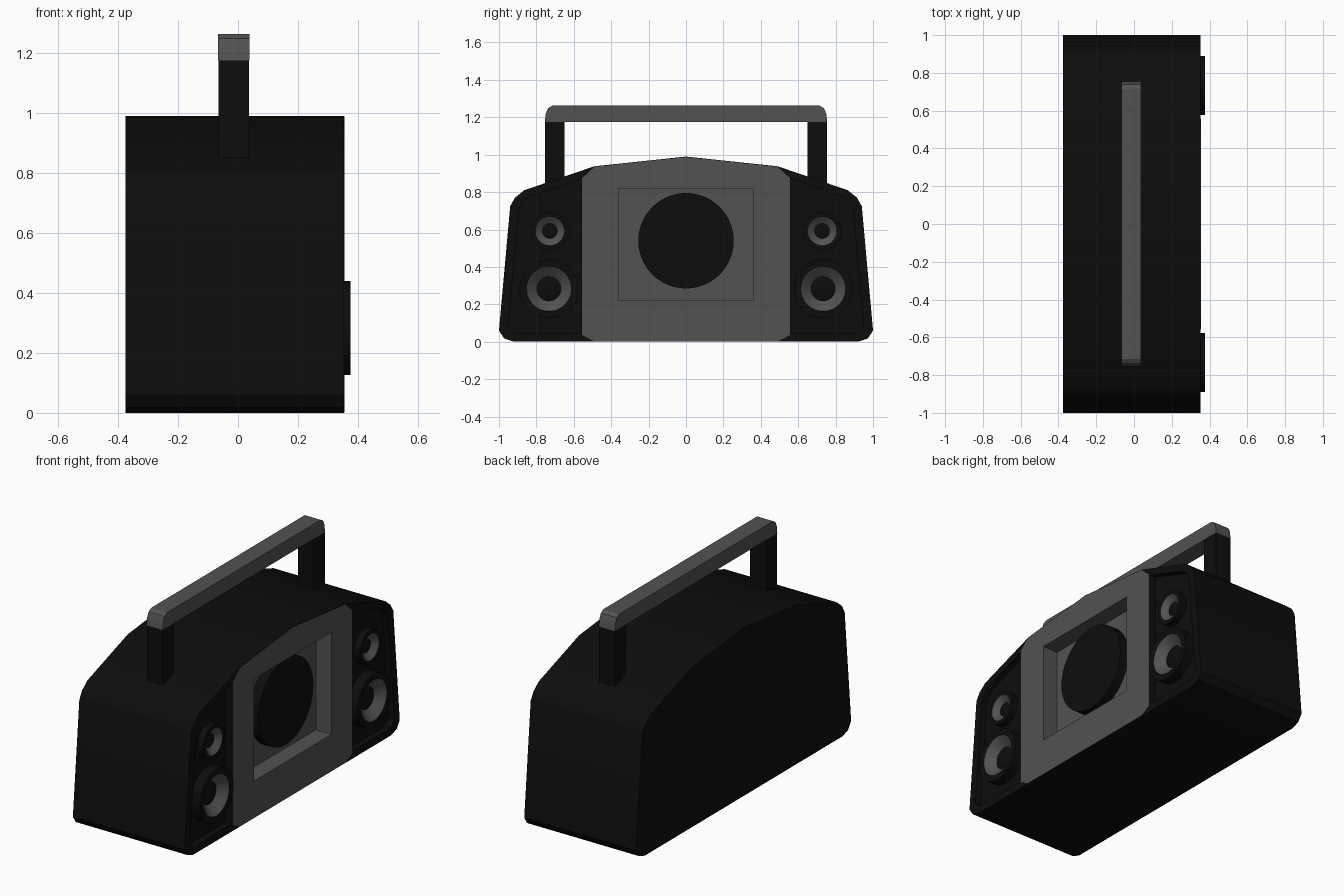
import bpy
import bmesh
from math import cos, sin, pi, radians

if "Cube" in bpy.data.objects:
    bpy.data.objects.remove(bpy.data.objects["Cube"], do_unlink=True)


def material(name, value):
    m = bpy.data.materials.new(name)
    m.use_nodes = True
    m.diffuse_color = (value, value, value, 1)
    m.node_tree.nodes["Principled BSDF"].inputs["Base Color"].default_value = m.diffuse_color
    return m


BLACK = material("matte black", 0.004)
GREY = material("dark grey", 0.085)


def finish(name, bm, mats):
    bmesh.ops.recalc_face_normals(bm, faces=bm.faces)
    mesh = bpy.data.meshes.new(name)
    bm.to_mesh(mesh)
    bm.free()
    for m in mats:
        mesh.materials.append(m)
    obj = bpy.data.objects.new(name, mesh)
    bpy.context.collection.objects.link(obj)
    return obj


def prism(name, outline, x0, x1, mat):
    """Extrude a (y, z) outline along x."""
    bm = bmesh.new()
    face = bm.faces.new([bm.verts.new((x0, y, z)) for y, z in outline])
    new = bmesh.ops.extrude_face_region(bm, geom=[face])["geom"]
    bmesh.ops.translate(bm, vec=(x1 - x0, 0, 0),
                        verts=[v for v in new if isinstance(v, bmesh.types.BMVert)])
    return finish(name, bm, [mat])


def lathe(name, profile, grey_segments, y, z, steps=48):
    """Spin an (x, radius) profile about an axis along x."""
    bm = bmesh.new()
    rings = []
    for x, r in profile:
        count = steps if r else 1
        rings.append([bm.verts.new((x, y + r * cos(2 * pi * i / steps),
                                    z + r * sin(2 * pi * i / steps))) for i in range(count)])
    for s, (a, b) in enumerate(zip(rings, rings[1:])):
        for i in range(steps):
            j = (i + 1) % steps
            corners = [a[i % len(a)], a[j % len(a)], b[j % len(b)], b[i % len(b)]]
            face = bm.faces.new(list(dict.fromkeys(corners)))
            face.material_index = int(s in grey_segments)
    return finish(name, bm, [BLACK, GREY])


def rect(half, z0, z1):
    return [(-half, z0), (half, z0), (half, z1), (-half, z1)]


def mirrored(half):
    """Complete a right-half outline, listed from bottom to top."""
    return half + [(-y, z) for y, z in reversed(half) if y > 0]


def cut(target, cutter):
    mod = target.modifiers.new("cut", "BOOLEAN")
    mod.operation = "DIFFERENCE"
    mod.solver = "EXACT"
    mod.object = cutter
    cutter.hide_render = True
    cutter.hide_set(True)


def apply_and_smooth(obj, angle=30):
    bpy.ops.object.select_all(action="DESELECT")
    obj.select_set(True)
    bpy.context.view_layer.objects.active = obj
    for mod in list(obj.modifiers):
        bpy.ops.object.modifier_apply(modifier=mod.name)
    bpy.ops.object.shade_smooth_by_angle(angle=radians(angle))


# Cabinet and centre panel
body = prism("cabinet", mirrored([
    (0.92, 0), (0.973, 0.018), (1, 0.06), (0.94, 0.725), (0.914, 0.77),
    (0.865, 0.81), (0.49, 0.938), (0, 0.99)]), -0.375, 0.353, BLACK)
panel = prism("centre_panel", mirrored([
    (0.49, 0.002), (0.555, 0.035), (0.555, 0.875), (0.49, 0.935), (0, 0.987)]),
    0.22, 0.3555, GREY)

# Square recess in the panel, with clearance behind it in the cabinet
cutters = [prism("panel_cutter", rect(0.36, 0.22, 0.82), 0.255, 0.5, GREY),
           prism("cabinet_cutter", rect(0.38, 0.2, 0.84), 0.24, 0.5, BLACK)]
cut(panel, cutters[0])
cut(body, cutters[1])

# Sunken side bays that leave a rim
bay = [(0.56, 0.045), (0.92, 0.045), (0.95, 0.08), (0.893, 0.71),
       (0.875, 0.745), (0.84, 0.775), (0.56, 0.872)]
for side in (-1, 1):
    cutter = prism("bay_cutter", [(side * y, z) for y, z in bay], 0.315, 0.5, BLACK)
    cutters.append(cutter)
    cut(body, cutter)
apply_and_smooth(body)
apply_and_smooth(panel)
for cutter in cutters:
    bpy.data.objects.remove(cutter, do_unlink=True)

# Central drum in the recess
drum = lathe("central_drum", [(0.25, 0), (0.25, 0.255), (0.312, 0.255), (0.312, 0)],
             (), 0, 0.54, 64)
apply_and_smooth(drum)

# Speakers: black rim, grey cone, black dust cap
woofer = [(0.3, 0), (0.3, 0.157), (0.375, 0.157), (0.372, 0.12),
          (0.325, 0.065), (0.335, 0.04), (0.338, 0)]
tweeter = [(0.3, 0), (0.3, 0.1), (0.354, 0.1), (0.354, 0.078),
           (0.325, 0.04), (0.332, 0.025), (0.334, 0)]
for side, label in ((-1, "right"), (1, "left")):
    apply_and_smooth(lathe(label + "_woofer", woofer, (3,), side * 0.733, 0.283))
    apply_and_smooth(lathe(label + "_tweeter", tweeter, (3,), side * 0.728, 0.592))
    # Handle posts
    prism(label + "_handle_post", [(side * 0.65, 0.85), (side * 0.754, 0.85),
                                   (side * 0.754, 1.175), (side * 0.65, 1.175)],
          -0.065, 0.037, BLACK)

# Handle grip with rounded ends
grip = prism("handle_grip", mirrored([
    (0.755, 1.175), (0.75, 1.22), (0.738, 1.248), (0.715, 1.262)]), -0.066, 0.038, GREY)
apply_and_smooth(grip)
